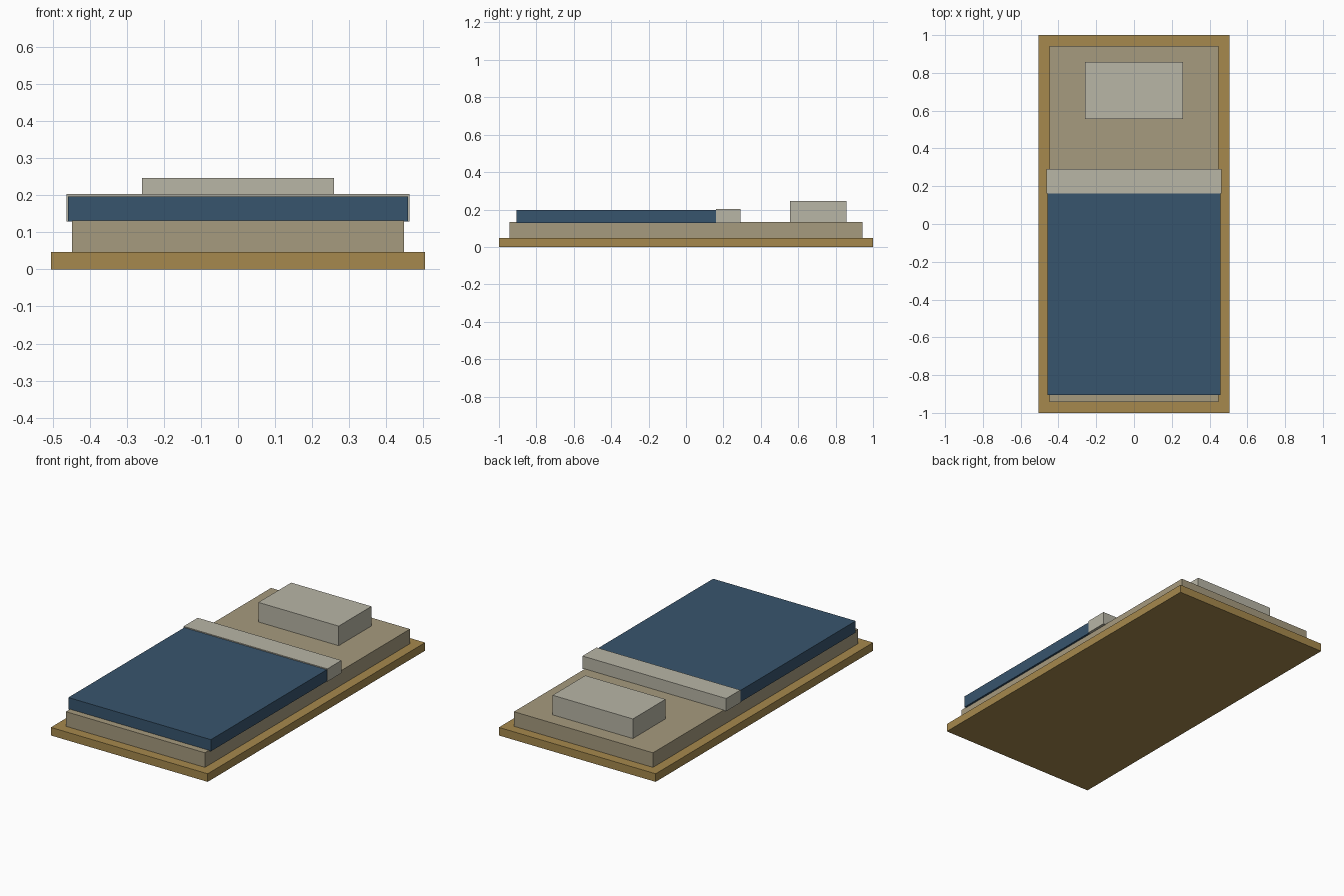
import bpy

cube = bpy.data.objects.get("Cube")
if cube:
    bpy.data.objects.remove(cube, do_unlink=True)


def material(name, rgb):
    mat = bpy.data.materials.new(name)
    mat.use_nodes = True
    color = (*rgb, 1)
    mat.diffuse_color = color
    mat.node_tree.nodes["Principled BSDF"].inputs["Base Color"].default_value = color
    return mat


def block(name, width, y_range, z_range, mat):
    """Box centred on x, spanning the given y and z ranges."""
    (y0, y1), (z0, z1) = y_range, z_range
    bpy.ops.mesh.primitive_cube_add(size=1, location=(0, (y0 + y1) / 2, (z0 + z1) / 2))
    obj = bpy.context.object
    obj.name = name
    obj.scale = (width, y1 - y0, z1 - z0)
    bpy.ops.object.transform_apply(location=False, rotation=False, scale=True)
    obj.data.materials.append(mat)
    return obj


wood = material("golden wood", (0.38, 0.25, 0.074))
ticking = material("mattress beige", (0.38, 0.325, 0.21))
linen = material("pale linen", (0.48, 0.465, 0.38))
wool = material("navy wool", (0.039, 0.09, 0.155))

# Base and mattress
block("bed_base", 1.01, (-1, 1), (0, 0.047), wood)
block("mattress", 0.895, (-0.943, 0.943), (0.047, 0.132), ticking)

# Bedding
block("blanket", 0.918, (-0.905, 0.163), (0.129, 0.197), wool)
block("folded_sheet", 0.926, (0.161, 0.291), (0.129, 0.203), linen)
block("pillow", 0.517, (0.557, 0.858), (0.13, 0.246), linen)
